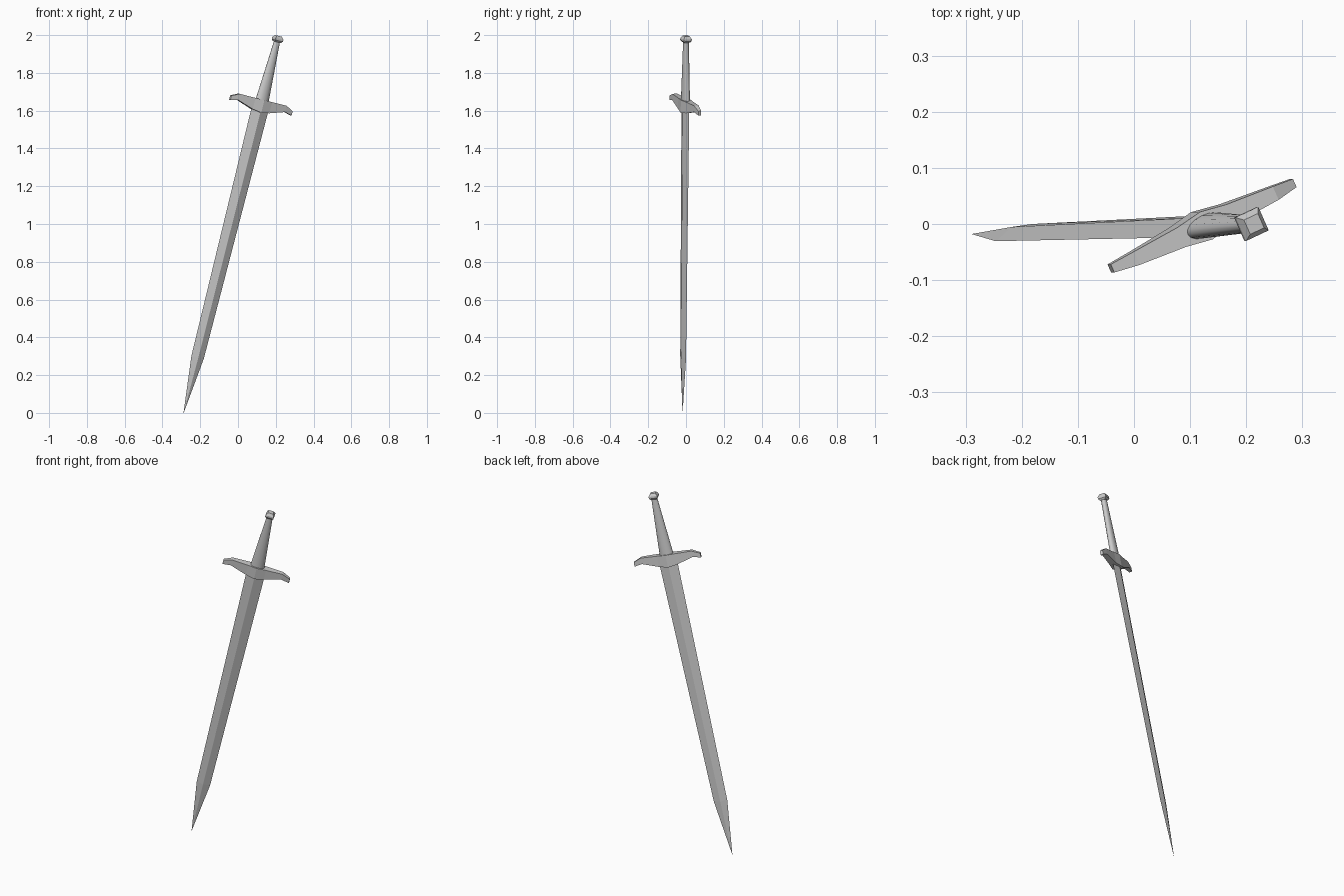
import bpy, bmesh, math
from mathutils import Vector, Matrix

if "Cube" in bpy.data.objects:
    bpy.data.objects.remove(bpy.data.objects["Cube"])

# Sword frame: x = guard direction, y = thickness, z = along blade, origin at tip
axis = Vector((0.497, 0.018, 1.976)).normalized()
across = Vector((0.32, 0.15, -0.082))
across = (across - axis * across.dot(axis)).normalized()
thick = axis.cross(across)
frame = Matrix((across, thick, axis)).transposed().to_4x4()
frame.translation = Vector((-0.288, -0.018, 0.0))


def loft(name, rings, smooth=False):
    """Skin a list of equal-sized point rings and cap both ends."""
    bm = bmesh.new()
    vs = [[bm.verts.new(p) for p in ring] for ring in rings]
    n = len(vs[0])
    for a, b in zip(vs, vs[1:]):
        for i in range(n):
            j = (i + 1) % n
            f = bm.faces.new((a[i], a[j], b[j], b[i]))
            f.smooth = smooth
    bm.faces.new(vs[0][::-1])
    bm.faces.new(vs[-1])
    bmesh.ops.remove_doubles(bm, verts=bm.verts, dist=1e-5)
    bmesh.ops.recalc_face_normals(bm, faces=bm.faces)
    mesh = bpy.data.meshes.new(name)
    bm.to_mesh(mesh)
    bm.free()
    ob = bpy.data.objects.new(name, mesh)
    ob.matrix_world = frame
    bpy.context.collection.objects.link(ob)
    return ob


def oval(rx, ry, z, n, turn=0.0):
    return [(rx * math.cos(turn + 2 * math.pi * i / n),
             ry * math.sin(turn + 2 * math.pi * i / n), z) for i in range(n)]


# Blade: diamond section tapering to a point
loft("blade", [oval(0.0006, 0.0004, 0.0, 4),
               oval(0.037, 0.011, 0.304, 4),
               oval(0.050, 0.016, 1.665, 4)])

# Crossguard: (offset, half thickness, bottom, top), mirrored to both arms
half = [(0.05, 0.019, -0.030, 0.031),
        (0.14, 0.013, -0.003, 0.031),
        (0.184, 0.008, -0.013, 0.011)]
stations = [(-x, t, b, h) for x, t, b, h in reversed(half)]
stations += [(0.0, 0.027, -0.038, 0.031)] + half
gz = 1.679
loft("crossguard", [[(x, -t, gz + b), (x, t, gz + b), (x, t, gz + h), (x, -t, gz + h)]
                    for x, t, b, h in stations])

# Grip: smooth tapering oval
loft("grip", [oval(0.039, 0.020, 1.69, 16), oval(0.016, 0.015, 2.03, 16)], smooth=True)
for f in bpy.data.objects["grip"].data.polygons:
    if len(f.vertices) > 4:
        f.use_smooth = False

# Pommel: square block with sloped top and bottom
r2 = math.sqrt(2)
loft("pommel", [oval(r * r2, r * r2, z, 4, math.pi / 4)
                for r, z in [(0.016, 2.024), (0.023, 2.033), (0.023, 2.044), (0.014, 2.058)]])
